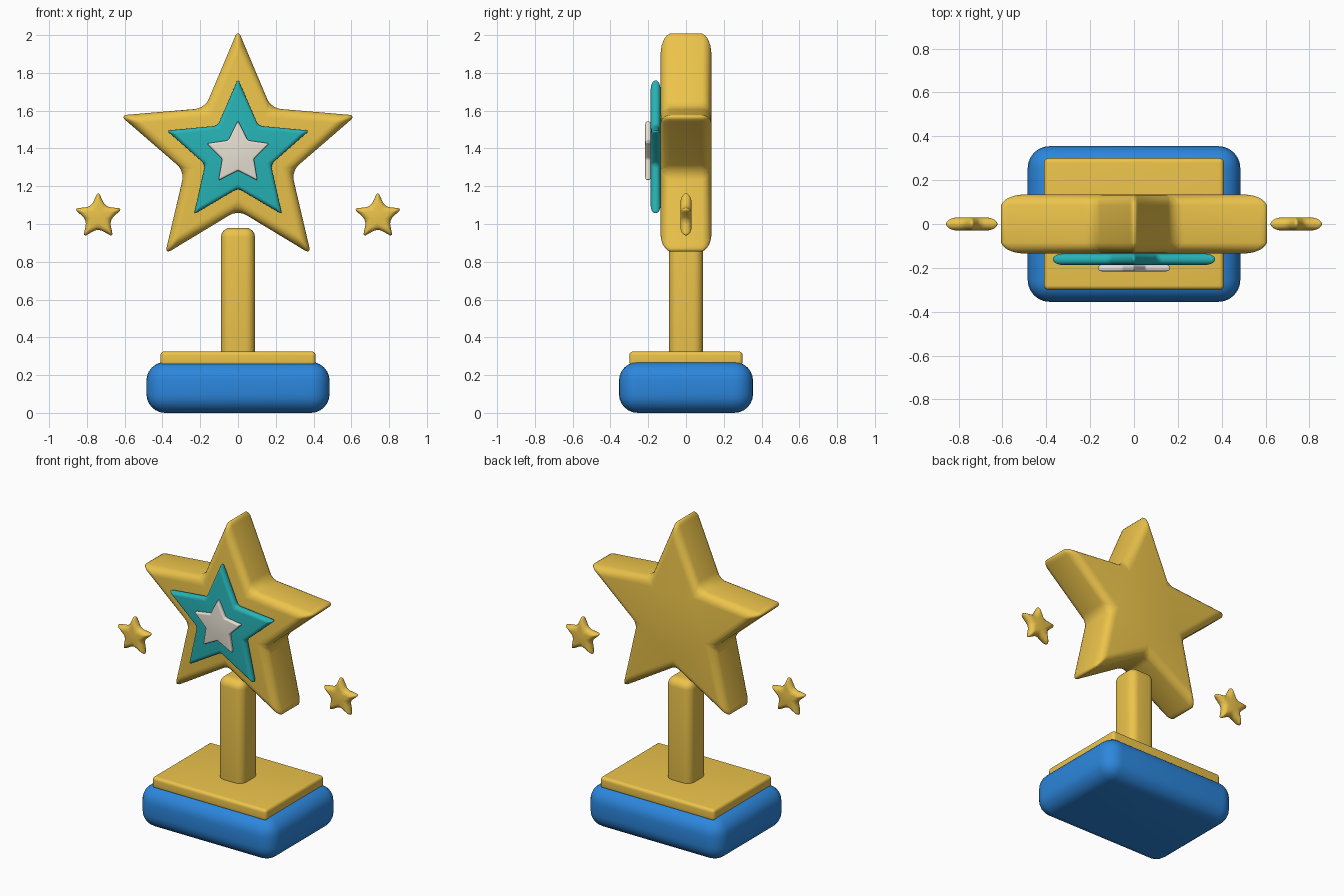
import bpy, math

if "Cube" in bpy.data.objects:
    bpy.data.objects.remove(bpy.data.objects["Cube"])

def material(name, color):
    m = bpy.data.materials.new(name)
    m.diffuse_color = (*color, 1)
    m.use_nodes = True
    m.node_tree.nodes["Principled BSDF"].inputs["Base Color"].default_value = m.diffuse_color
    return m

GOLD = material("gold", (0.84, 0.55, 0.07))
BLUE = material("blue", (0.025, 0.24, 0.72))
TEAL = material("teal", (0.02, 0.45, 0.47))
CREAM = material("cream", (0.80, 0.75, 0.65))

def finish(ob, mat, bevel, segments):
    """Round every edge and shade smooth."""
    ob.data.materials.append(mat)
    mod = ob.modifiers.new("round", 'BEVEL')
    mod.width = bevel
    mod.segments = segments
    mod.limit_method = 'NONE'
    for p in ob.data.polygons:
        p.use_smooth = True
    return ob

def box(name, half_x, half_y, z0, z1, bevel, mat):
    bpy.ops.mesh.primitive_cube_add(size=2, location=(0, 0, (z0 + z1) / 2))
    ob = bpy.context.object
    ob.name = name
    ob.scale = (half_x, half_y, (z1 - z0) / 2)
    bpy.ops.object.transform_apply(location=False, rotation=False, scale=True)
    return finish(ob, mat, bevel, 6)

def star(name, x, z, outer, inner, y0, y1, bevel, mat):
    """Five-pointed star prism facing -y."""
    ring = []
    for i in range(10):
        r = inner if i % 2 else outer
        a = math.pi / 2 + i * math.pi / 5
        ring.append((x + r * math.cos(a), z + r * math.sin(a)))
    verts = [(px, y, pz) for y in (y0, y1) for px, pz in ring]
    faces = [tuple(range(10)), tuple(range(19, 9, -1))]
    faces += [(i, i + 10, (i + 1) % 10 + 10, (i + 1) % 10) for i in range(10)]
    me = bpy.data.meshes.new(name)
    me.from_pydata(verts, [], faces)
    ob = bpy.data.objects.new(name, me)
    bpy.context.collection.objects.link(ob)
    return finish(ob, mat, bevel, 5)

# pedestal and post
box("base", 0.485, 0.355, 0.0, 0.27, 0.10, BLUE)
box("base_plate", 0.41, 0.30, 0.25, 0.325, 0.02, GOLD)
box("post", 0.09, 0.09, 0.28, 0.98, 0.05, GOLD)

# layered main star
star("main_star", 0, 1.372, 0.657, 0.298, -0.135, 0.135, 0.05, GOLD)
star("middle_star", 0, 1.372, 0.397, 0.183, -0.187, -0.135, 0.022, TEAL)
star("centre_star", 0, 1.372, 0.175, 0.088, -0.216, -0.186, 0.01, CREAM)

# small floating stars on both sides
for side, sx in (("left", -1), ("right", 1)):
    star(side + "_small_star", sx * 0.74, 1.04, 0.134, 0.064, -0.03, 0.03, 0.027, GOLD)
